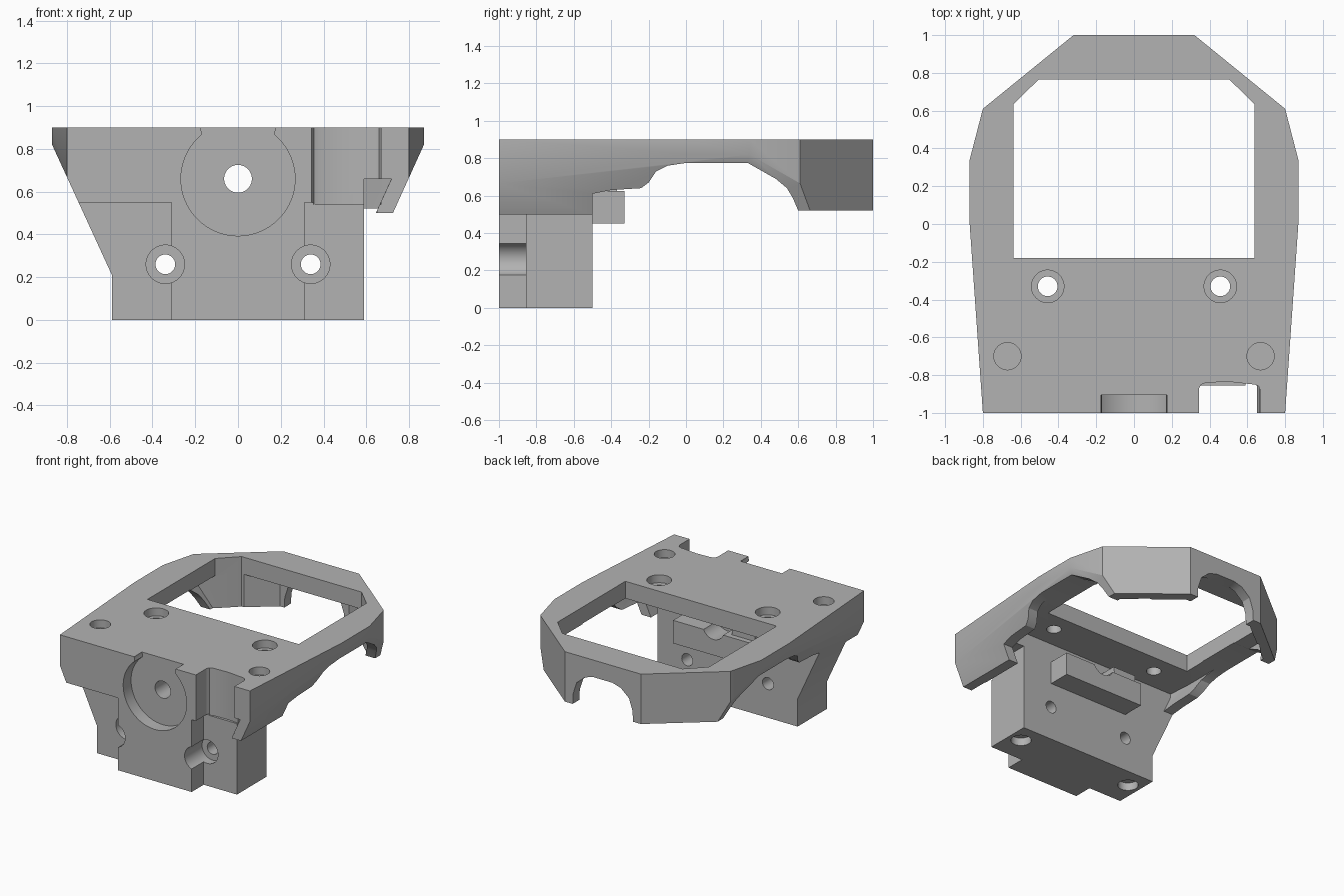
import bpy, bmesh, math

old = bpy.data.objects.get("Cube")
if old:
    bpy.data.objects.remove(old, do_unlink=True)

grey = bpy.data.materials.new("plain grey")
grey.use_nodes = True
grey.diffuse_color = (0.45, 0.45, 0.45, 1)
grey.node_tree.nodes["Principled BSDF"].inputs["Base Color"].default_value = (0.45, 0.45, 0.45, 1)


def prism(name, pts, axis, a, b):
    """Extrude a 2D profile along an axis from a to b."""
    place = {"x": lambda u, v, w: (w, u, v),
             "y": lambda u, v, w: (u, w, v),
             "z": lambda u, v, w: (u, v, w)}[axis]
    bm = bmesh.new()
    lo = [bm.verts.new(place(u, v, a)) for u, v in pts]
    hi = [bm.verts.new(place(u, v, b)) for u, v in pts]
    bm.faces.new(lo)
    bm.faces.new(hi)
    n = len(pts)
    for i in range(n):
        j = (i + 1) % n
        bm.faces.new((lo[i], lo[j], hi[j], hi[i]))
    bmesh.ops.recalc_face_normals(bm, faces=bm.faces)
    mesh = bpy.data.meshes.new(name)
    bm.to_mesh(mesh)
    bm.free()
    ob = bpy.data.objects.new(name, mesh)
    bpy.context.collection.objects.link(ob)
    mesh.materials.append(grey)
    return ob


def rect(u0, u1, v0, v1):
    return [(u0, v0), (u1, v0), (u1, v1), (u0, v1)]


def circle(u, v, r, n=40):
    return [(u + r * math.cos(2 * math.pi * i / n), v + r * math.sin(2 * math.pi * i / n))
            for i in range(n)]


def mirrored(half):
    """Close a profile by mirroring its +x half."""
    return half + [(-u, v) for u, v in reversed(half)]


def combine(ob, other, op="DIFFERENCE"):
    mod = ob.modifiers.new("cut", "BOOLEAN")
    mod.operation = op
    mod.solver = "EXACT"
    mod.object = other
    bpy.context.view_layer.objects.active = ob
    bpy.ops.object.modifier_apply(modifier=mod.name)
    bpy.data.objects.remove(other, do_unlink=True)


def cut(ob, pts, axis, a, b):
    combine(ob, prism("cutter", pts, axis, a, b))


# Body: plan outline, front profile and side profile intersected
frame = prism("mount_frame", mirrored([(0.8, -1), (0.87, 0), (0.87, 0.34), (0.8, 0.61), (0.32, 1)]),
              "z", 0, 0.9)
front = [(-0.59, -0.1), (0.59, -0.1), (0.59, 0.5), (0.725, 0.5), (0.87, 0.82), (0.9, 0.82),
         (0.9, 1), (-0.9, 1), (-0.9, 0.82), (-0.87, 0.82), (-0.59, 0.21)]
combine(frame, prism("front_profile", front, "y", -1.2, 1.2), "INTERSECT")
side = [(-1.1, -0.1), (-0.5, -0.1), (-0.5, 0.61), (-0.4, 0.63), (-0.24, 0.64), (-0.2, 0.67),
        (-0.16, 0.73), (-0.1, 0.76), (0, 0.775), (0.33, 0.775), (0.48, 0.69), (0.54, 0.64),
        (0.57, 0.59), (0.6, 0.52), (1.1, 0.52), (1.1, 1), (-1.1, 1)]
combine(frame, prism("side_profile", side, "x", -1.2, 1.2), "INTERSECT")

# Hollow underside behind the block
cavity = prism("cavity", mirrored([(0.755, -0.5), (0.79, 0), (0.79, 0.33), (0.73, 0.57), (0.29, 0.92)]),
               "z", -0.1, 0.77)
taper = mirrored([(0.372, -0.1), (0.79, 0.82)])
combine(cavity, prism("taper", taper, "y", -1.2, 1.2), "INTERSECT")
combine(frame, cavity)

# Gap between block and left skirt
cut(frame, [(0.59, 0.3), (0.59, 0.66), (0.718, 0.66), (0.645, 0.5), (0.645, 0.3)], "y", -1.1, -0.4)

# Window and rear arch
cut(frame, mirrored([(0.637, -0.18), (0.637, 0.635), (0.505, 0.765)]), "z", 0.4, 1)
cut(frame, mirrored([(0.26, 0.4), (0.25, 0.6), (0.22, 0.69), (0.15, 0.75), (0.08, 0.77)]), "y", 0.6, 1.1)

# Front recesses: low side steps and the left notch
cut(frame, rect(-1, -0.31, -0.1, 0.55), "y", -1.1, -0.855)
cut(frame, rect(0.31, 0.65, -0.1, 0.55), "y", -1.1, -0.855)
cut(frame, [(0.345, -1.1), (0.345, -0.87), (0.355, -0.85), (0.38, -0.84), (0.5, -0.835), (0.64, -0.85),
            (0.66, -0.86), (0.67, -0.885), (0.67, -1.1)], "z", 0.54, 1)

# Round front pocket with flared opening at the top
cut(frame, circle(0, 0.66, 0.267, 64), "y", -1.1, -0.905)
cut(frame, mirrored([(0.13, 0.8), (0.17, 0.87), (0.19, 1)]), "y", -1.1, -0.905)

# Screw holes and magnet pockets
cut(frame, circle(0, 0.66, 0.065), "y", -1.1, -0.3)
for s in (-1, 1):
    cut(frame, circle(s * 0.34, 0.26, 0.09), "y", -1.1, -0.79)
    cut(frame, circle(s * 0.34, 0.26, 0.046), "y", -1.1, -0.4)
    cut(frame, circle(s * 0.457, -0.33, 0.086), "z", 0.84, 1)
    cut(frame, circle(s * 0.457, -0.33, 0.052), "z", 0.5, 1)
    cut(frame, circle(s * 0.67, -0.7, 0.072), "z", 0.84, 1)
    cut(frame, circle(s * 0.49, -0.65, 0.072), "z", -0.1, 0.06)

# Boss behind the block with a channel for the screw
boss = prism("rear_boss", rect(-0.34, 0.34, 0.45, 0.625), "y", -0.51, -0.33)
cut(boss, circle(0, 0.66, 0.09), "y", -0.6, -0.2)

# Hook beside the channel
hook = prism("rear_hook", rect(-0.32, -0.08, 0.61, 0.7), "y", -0.51, -0.37)
cut(hook, circle(0, 0.66, 0.13), "y", -0.6, -0.2)

for ob in (frame, boss, hook):
    bpy.ops.object.select_all(action="DESELECT")
    ob.select_set(True)
    bpy.context.view_layer.objects.active = ob
    bpy.ops.object.shade_smooth_by_angle(angle=math.radians(25))
